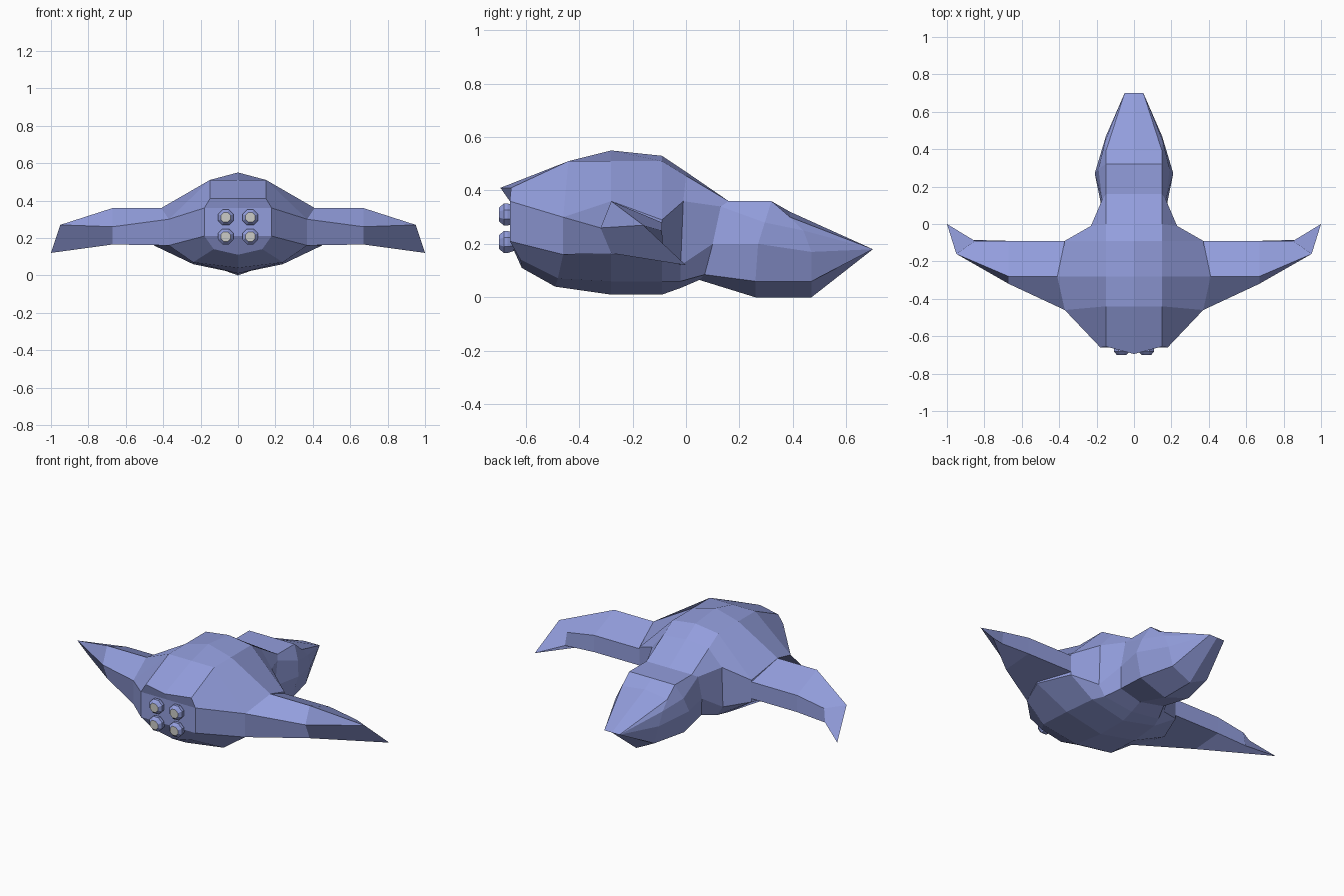
import bpy, bmesh, math
from mathutils import Matrix, Vector

cube = bpy.data.objects.get("Cube")
if cube:
    bpy.data.objects.remove(cube, do_unlink=True)


def material(name, rgb):
    m = bpy.data.materials.new(name)
    m.use_nodes = True
    m.diffuse_color = (*rgb, 1)
    m.node_tree.nodes["Principled BSDF"].inputs["Base Color"].default_value = (*rgb, 1)
    return m


BLUE = material("periwinkle hull", (0.29, 0.34, 0.72))
GREY = material("pale grey nozzle", (0.6, 0.6, 0.57))


def finish(name, bm, *mats):
    """Weld, orient and link a flat shaded mesh."""
    bmesh.ops.remove_doubles(bm, verts=bm.verts, dist=0.0005)
    bmesh.ops.recalc_face_normals(bm, faces=bm.faces)
    me = bpy.data.meshes.new(name)
    bm.to_mesh(me)
    bm.free()
    for m in mats:
        me.materials.append(m)
    ob = bpy.data.objects.new(name, me)
    bpy.context.collection.objects.link(ob)
    return ob


def loft(bm, sections, closed):
    """Skin consecutive sections with quads and return the vertex rings."""
    rings = [[bm.verts.new(p) for p in s] for s in sections]
    for a, b in zip(rings, rings[1:]):
        n = len(a)
        for i in range(n if closed else n - 1):
            j = (i + 1) % n
            bm.faces.new((a[i], a[j], b[j], b[i]))
    return rings


def mirror_x(bm):
    geom = bm.verts[:] + bm.edges[:] + bm.faces[:]
    bmesh.ops.mirror(bm, geom=geom, matrix=Matrix(), merge_dist=0.0005, axis='X')


# Hull half sections from tail to nose: crown, crown edge, shoulder, flank, bilge, keel
tip = (0.05, 0.7, 0.18)
hull = [
    [(0, -.695, .41), (.15, -.655, .41), (.18, -.66, .36), (.18, -.66, .21), (.13, -.62, .14), (0, -.615, .11)],
    [(0, -.44, .51), (.15, -.44, .51), (.37, -.46, .30), (.37, -.46, .16), (.24, -.48, .07), (0, -.49, .04)],
    [(0, -.28, .55), (.15, -.28, .51), (.41, -.28, .36), (.45, -.28, .16), (.24, -.28, .06), (0, -.28, .01)],
    [(0, -.09, .53), (.15, -.09, .51), (.37, -.09, .29), (.37, -.09, .16), (.22, -.09, .06), (0, -.09, .01)],
    [(0, 0, .47), (.15, 0, .455), (.23, -.01, .36), (.23, -.02, .12), (.19, -.02, .06), (0, -.02, .035)],
    [(0, .16, .36), (.15, .16, .36), (.17, .13, .34), (.175, .1, .2), (.15, .07, .085), (0, .05, .065)],
    [(0, .32, .36), (.15, .32, .36), (.19, .295, .28), (.21, .27, .2), (.17, .26, .06), (0, .26, 0)],
    [(0, .39, .32), (.15, .39, .30), (.155, .44, .25), (.15, .47, .17), (.12, .47, .06), (0, .47, 0)],
    [(0, .7, .18), tip, tip, tip, tip, (0, .7, .18)],
]
bm = bmesh.new()
crown, edge, shoulder, flank, bilge, keel = loft(bm, hull, False)[0]
# Recessed engine plate beneath the tail lip
upper = bm.verts.new((0, -.66, .36))
lower = bm.verts.new((0, -.66, .21))
for face in ((upper, crown, edge, shoulder), (upper, shoulder, flank, lower), (lower, flank, bilge, keel)):
    bm.faces.new(face)
mirror_x(bm)
finish("hull", bm, BLUE)

# Wing sections from root to tip: ridge, trailing edge, rear underside, front underside, leading edge
wing = [
    [(.41, -.28, .36), (.37, -.46, .30), (.37, -.46, .16), (.37, -.09, .18), (.37, -.09, .28)],
    [(.67, -.28, .36), (.67, -.32, .26), (.67, -.28, .165), (.67, -.09, .18), (.67, -.09, .28)],
    [(.95, -.16, .27), (.95, -.16, .27), (1, 0, .12), (.86, -.085, .17), (.85, -.09, .25)],
]
bm = bmesh.new()
rings = loft(bm, wing, True)
bm.faces.new(rings[0])
bm.faces.new(rings[-1])
mirror_x(bm)
finish("wings", bm, BLUE)

# Octagonal engines with tapered shoulders and pale end caps
PROFILE = [(.036, -.645), (.045, -.668), (.045, -.682), (.028, -.70)]
for side, x in (("left", .066), ("right", -.066)):
    for level, z in (("upper", .31), ("lower", .207)):
        bm = bmesh.new()
        turns = [math.tau * (i + .5) / 8 for i in range(8)]
        rings = loft(bm, [[Vector((x + r * math.cos(t), y, z + r * math.sin(t))) for t in turns]
                          for r, y in PROFILE], True)
        bm.faces.new(rings[0])
        bm.faces.new(rings[-1]).material_index = 1
        finish(f"{level}_{side}_engine", bm, BLUE, GREY)
